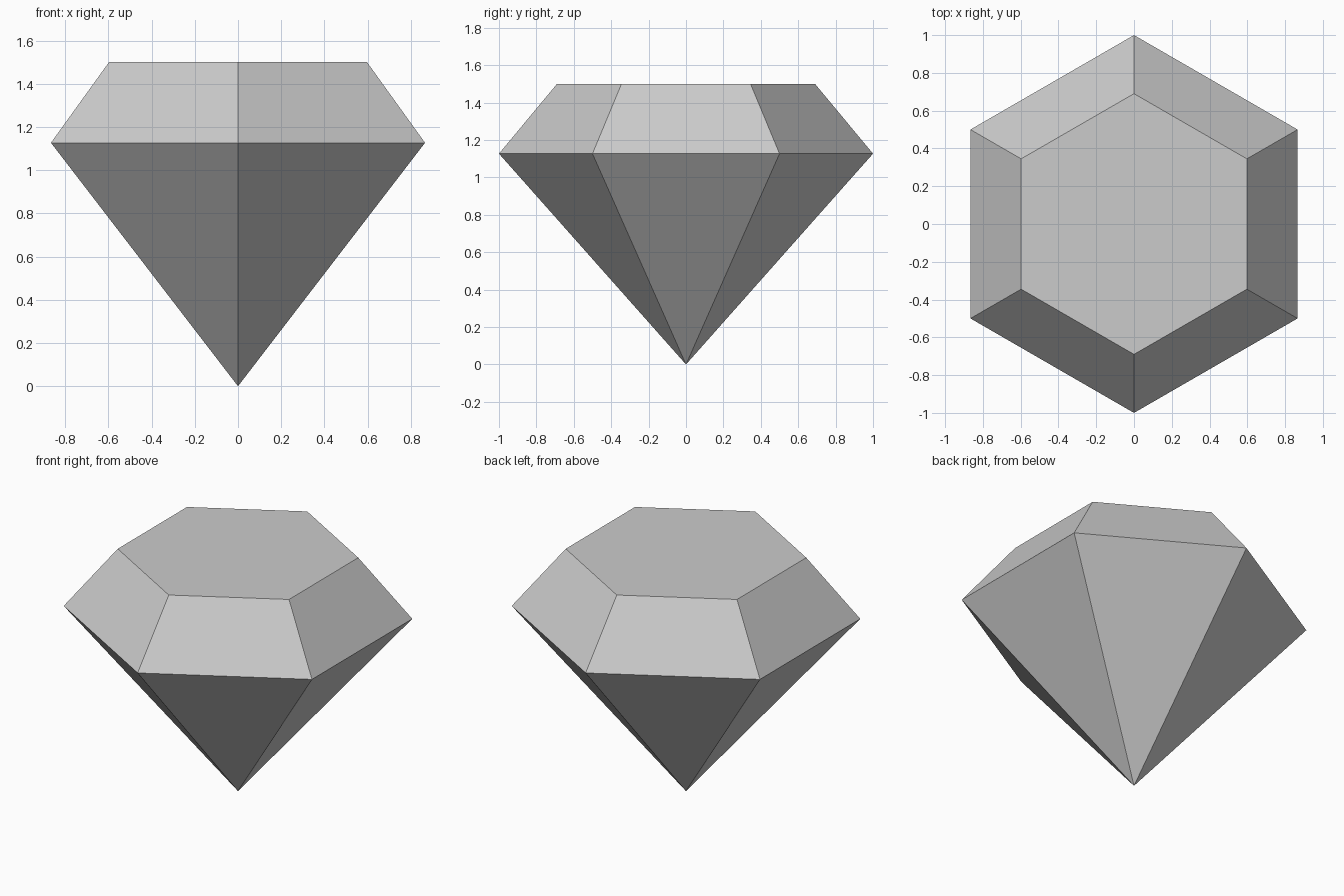
import bpy
import bmesh
import math

SIDES = 6

# Remove the default cube
cube = bpy.data.objects.get("Cube")
if cube:
    bpy.data.objects.remove(cube, do_unlink=True)

# Plain grey stone
grey = bpy.data.materials.new("light_grey")
grey.use_nodes = True
colour = (0.6, 0.6, 0.6, 1.0)
grey.diffuse_color = colour
grey.node_tree.nodes["Principled BSDF"].inputs["Base Color"].default_value = colour

bm = bmesh.new()


def ring(radius, z):
    """Hexagonal ring of vertices with corners on the y axis."""
    angles = [math.pi / 2 + i * math.tau / SIDES for i in range(SIDES)]
    return [bm.verts.new((radius * math.cos(a), radius * math.sin(a), z)) for a in angles]


# Point, widest edge and flat top
tip = bm.verts.new((0, 0, 0))
girdle = ring(1.0, 1.127)
table = ring(0.69, 1.5)

# Lower facets, sloped crown facets and the top face
for i in range(SIDES):
    j = (i + 1) % SIDES
    bm.faces.new((tip, girdle[j], girdle[i]))
    bm.faces.new((girdle[i], girdle[j], table[j], table[i]))
bm.faces.new(table)
bmesh.ops.recalc_face_normals(bm, faces=bm.faces)

mesh = bpy.data.meshes.new("cut_gem")
bm.to_mesh(mesh)
bm.free()
mesh.materials.append(grey)
gem = bpy.data.objects.new("cut_gem", mesh)
bpy.context.collection.objects.link(gem)
